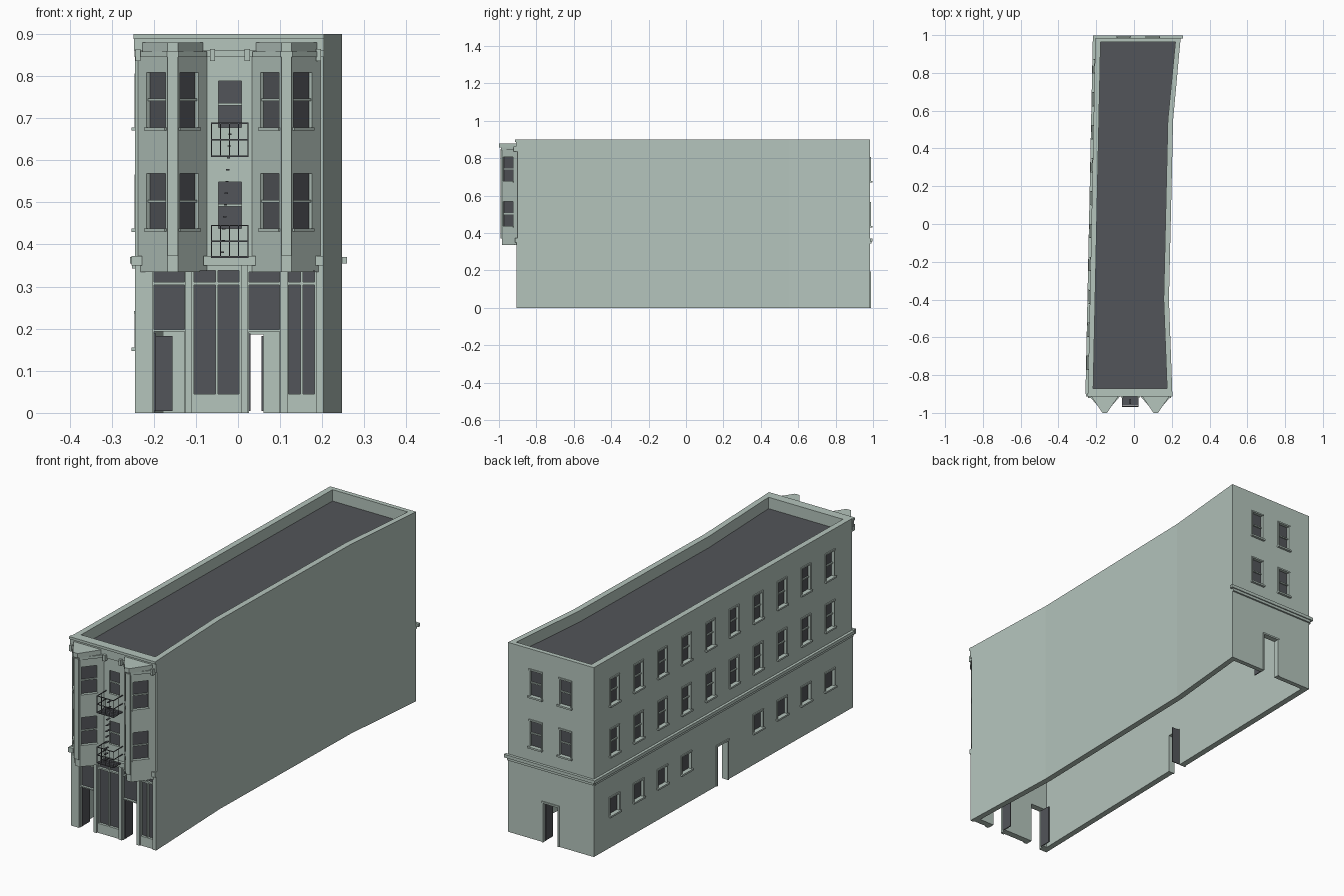
import bpy, bmesh
from mathutils import Matrix, Vector

if "Cube" in bpy.data.objects:
    bpy.data.objects.remove(bpy.data.objects["Cube"])


def material(name, rgb):
    m = bpy.data.materials.new(name)
    m.use_nodes = True
    m.diffuse_color = (*rgb, 1)
    m.node_tree.nodes["Principled BSDF"].inputs["Base Color"].default_value = (*rgb, 1)
    return m


PLASTER = material("pale_green_plaster", (0.46, 0.555, 0.505))
SLATE = material("dark_slate", (0.085, 0.09, 0.1))
parts = {}


def mesh_of(name):
    return parts.setdefault(name, bmesh.new())


def box(name, frame, u0, u1, n0, n1, z0, z1):
    """Box in a wall frame: u along the wall, n inward, z up."""
    size = Matrix.Diagonal((u1 - u0, n1 - n0, z1 - z0, 1))
    mid = Matrix.Translation(((u0 + u1) / 2, (n0 + n1) / 2, (z0 + z1) / 2))
    bmesh.ops.create_cube(mesh_of(name), size=1, matrix=frame @ mid @ size)


def prism(name, pts, z0, z1):
    bm = mesh_of(name)
    low = [bm.verts.new((x, y, z0)) for x, y in pts]
    top = [bm.verts.new((x, y, z1)) for x, y in pts]
    faces = [bm.faces.new(low), bm.faces.new(top)]
    for i in range(len(pts)):
        j = (i + 1) % len(pts)
        faces.append(bm.faces.new((low[i], low[j], top[j], top[i])))
    bmesh.ops.recalc_face_normals(bm, faces=faces)


def wall_frame(p, q):
    u = (Vector(q) - Vector(p)).normalized()
    return Matrix(((u.x, -u.y, 0, p[0]), (u.y, u.x, 0, p[1]), (0, 0, 1, 0), (0, 0, 0, 1)))


def glazing(frame, u0, u1, z0, z1, depth=0.014):
    box("cutter", frame, u0, u1, -0.02, depth, z0, z1)
    box("window_glass", frame, u0, u1, depth - 0.004, depth + 0.001, z0, z1)


def sash_window(frame, u, z0, z1, w, trim=True, rail=True):
    a, b = u - w / 2, u + w / 2
    glazing(frame, a, b, z0, z1)
    if rail:
        mid = (z0 + z1) / 2
        box("window_rails", frame, a, b, 0.004, 0.013, mid - 0.003, mid + 0.003)
    if trim:
        box("window_sills", frame, a - 0.009, b + 0.009, -0.011, 0.002, z0 - 0.008, z0)
        box("window_casings", frame, a - 0.006, b + 0.006, -0.005, 0.002, z1, z1 + 0.007)
        for e in (a - 0.006, b):
            box("window_casings", frame, e, e + 0.006, -0.004, 0.002, z0, z1)


def open_door(frame, u0, u1, height, casing=True):
    box("cutter", frame, u0, u1, -0.02, 0.06, -0.1, height)
    box("open_doors", frame, u0, u0 + 0.004, 0.012, 0.068, 0.004, height - 0.004)
    if casing:
        box("door_casings", frame, u0 - 0.007, u1 + 0.007, -0.005, 0.002, height, height + 0.008)
        for e in (u0 - 0.007, u1):
            box("door_casings", frame, e, e + 0.007, -0.004, 0.002, 0, height)


# Hollow outer walls with an open base
outline = [(-0.244, -0.9), (0.203, -0.9), (0.185, -0.4), (0.207, 0.55), (0.247, 0.985), (-0.205, 0.985)]
inner = [(x - (0.028 if x > 0 else -0.028), y + (0.03 if y < -0.8 else -0.022 if y > 0.9 else 0))
         for x, y in outline]
walls = mesh_of("building_walls")
rings = [[walls.verts.new((x, y, z)) for x, y in loop]
         for loop, z in ((outline, 0), (outline, 0.9), (inner, 0.9), (inner, 0))]
for k in range(4):
    a, b = rings[k], rings[(k + 1) % 4]
    for i in range(6):
        j = (i + 1) % 6
        walls.faces.new((a[i], a[j], b[j], b[i]))
bmesh.ops.recalc_face_normals(walls, faces=walls.faces[:])
prism("flat_roof", inner, 0.84, 0.846)

FRONT = Matrix.Translation((0, -0.9, 0))
LEFT = wall_frame(outline[5], outline[0])
BACK = wall_frame(outline[4], outline[5])
ROWS = ((0.438, 0.565), (0.678, 0.805))

# Window side and rear walls
for c in range(10):
    u = 0.15 + c * 0.1745
    for z0, z1 in ROWS:
        sash_window(LEFT, u, z0, z1 - 0.006, 0.058)
    if c != 4 and c != 5:
        sash_window(LEFT, u, 0.155, 0.235, 0.064, rail=False)
    elif c == 4:
        open_door(LEFT, 0.9, 0.975, 0.186)
for u in (0.147, 0.302):
    for z0, z1 in ROWS:
        sash_window(BACK, u, z0, z1 - 0.006, 0.058)
open_door(BACK, 0.187, 0.265, 0.186)
for frame, length in ((LEFT, 1.885), (BACK, 0.452)):
    box("string_course", frame, 0, length, -0.008, 0.002, 0.343, 0.355)
    box("string_course", frame, -0.012, length, -0.013, 0.002, 0.355, 0.37)

# Shop front
for u0, u1 in ((-0.199, -0.127), (0.026, 0.098)):
    open_door(FRONT, u0, u1, 0.193, casing=False)
    glazing(FRONT, u0, u1, 0.198, 0.335, 0.016)
    box("shop_mullions", FRONT, u0, u1, 0, 0.014, 0.304, 0.311)
for u0, u1 in ((-0.104, 0.002), (0.12, 0.182)):
    glazing(FRONT, u0, u1, 0.045, 0.338, 0.016)
    mid = (u0 + u1) / 2
    box("shop_mullions", FRONT, mid - 0.003, mid + 0.003, 0, 0.014, 0.045, 0.338)
    box("shop_mullions", FRONT, u0, u1, 0, 0.014, 0.304, 0.311)
for u0, u1 in ((-0.244, -0.203), (-0.125, -0.109), (0.007, 0.023), (0.1, 0.117), (0.185, 0.203)):
    box("shop_pilasters", FRONT, u0, u1, -0.006, 0.002, 0, 0.35)

# Angular bays with capped tops
for dx in (0, 0.27):
    name = "left_bay" if dx else "right_bay"
    p = [(x + dx, y) for x, y in ((-0.237, -0.9), (-0.167, -0.984), (-0.143, -0.984), (-0.074, -0.9))]
    prism(name, [(p[0][0], -0.896)] + p + [(p[3][0], -0.896)], 0.335, 0.85)
    for a, b, f in ((p[0], p[1], 0.605), (p[2], p[3], 0.39)):
        frame = wall_frame(a, b)
        length = (Vector(b) - Vector(a)).length
        for z0, z1 in ROWS:
            sash_window(frame, f * length, z0, z1 + 0.003, 0.07, trim=False)
            box("bay_sills", frame, f * length - 0.038, f * length + 0.038, -0.005, 0.002, z0 - 0.007, z0)
    box("bay_posts", FRONT, p[1][0], p[2][0], -0.093, -0.08, 0.372, 0.85)
    c = (p[1][0] + p[2][0]) / 2
    for half, tip, depth, z0, z1 in ((0.081, 0.014, -0.99, 0.845, 0.858), (0.072, 0.012, -1.0, 0.858, 0.88)):
        prism("bay_caps", [(c - half, -0.898), (c - half, -0.912), (c - tip, depth), (c + tip, depth),
                           (c + half, -0.912), (c + half, -0.898)], z0, z1)

# Central windows, cornice, corbels and band blocks
for z0, z1 in ROWS:
    sash_window(FRONT, -0.019, z0, z1 - 0.017, 0.054, trim=False)
for n, z0, z1 in ((-0.005, 0.845, 0.86), (-0.009, 0.86, 0.888), (-0.014, 0.888, 0.9)):
    box("front_cornice", FRONT, -0.244 + n / 3, 0.204, n, 0.002, z0, z1)
for u in (-0.237, -0.061, 0.022, 0.191):
    box("cornice_corbels", FRONT, u - 0.006, u + 0.006, -0.022, 0.002, 0.836, 0.864)
for u0, u1 in ((-0.253, -0.228), (-0.082, 0.042), (0.184, 0.203)):
    box("band_blocks", FRONT, u0, u1, -0.014, 0.002, 0.35, 0.373)

# Fire escape: slatted balconies, railings and a ladder
U0, U1, N = -0.064, 0.025, -0.07
for base, h in ((0.37, 0.075), (0.609, 0.079)):
    for i in range(9):
        n = N + i * 0.0078
        box("balcony_floors", FRONT, U0, U1, n, n + 0.006, base - 0.002, base + 0.002)
    for z in (base + h * 0.5, base + h):
        box("balcony_rails", FRONT, U0, U1, N, N + 0.003, z - 0.0015, z + 0.0015)
        for u in (U0, U1 - 0.003):
            box("balcony_rails", FRONT, u, u + 0.003, N, 0, z - 0.0015, z + 0.0015)
    for i in range(5):
        u = U0 + i * (U1 - U0 - 0.003) / 4
        box("balcony_posts", FRONT, u, u + 0.002, N, N + 0.002, base, base + h)
    for u in (U0, U1 - 0.002):
        box("balcony_posts", FRONT, u, u + 0.002, N / 2, N / 2 + 0.002, base, base + h)
for i in range(11):
    t = i / 10
    u, z = -0.041 + 0.018 * t, 0.38 + 0.28 * t
    box("ladder_rungs", FRONT, u, u + 0.008, -0.052, -0.027, z, z + 0.003)

# Turn the collected meshes into objects
DARK = ("window_glass", "open_doors", "flat_roof", "balcony", "ladder")
objects = {}
for name, bm in parts.items():
    me = bpy.data.meshes.new(name)
    bm.to_mesh(me)
    bm.free()
    me.materials.append(SLATE if name.startswith(DARK) else PLASTER)
    objects[name] = bpy.data.objects.new(name, me)
    bpy.context.scene.collection.objects.link(objects[name])

# Cut the window recesses and doorways
cutter = objects["cutter"]
for name in ("building_walls", "left_bay", "right_bay"):
    ob = objects[name]
    mod = ob.modifiers.new("openings", 'BOOLEAN')
    mod.operation, mod.solver, mod.object = 'DIFFERENCE', 'EXACT', cutter
    mod.use_self = True
    bpy.context.view_layer.objects.active = ob
    bpy.ops.object.modifier_apply(modifier=mod.name)
bpy.data.objects.remove(cutter)
